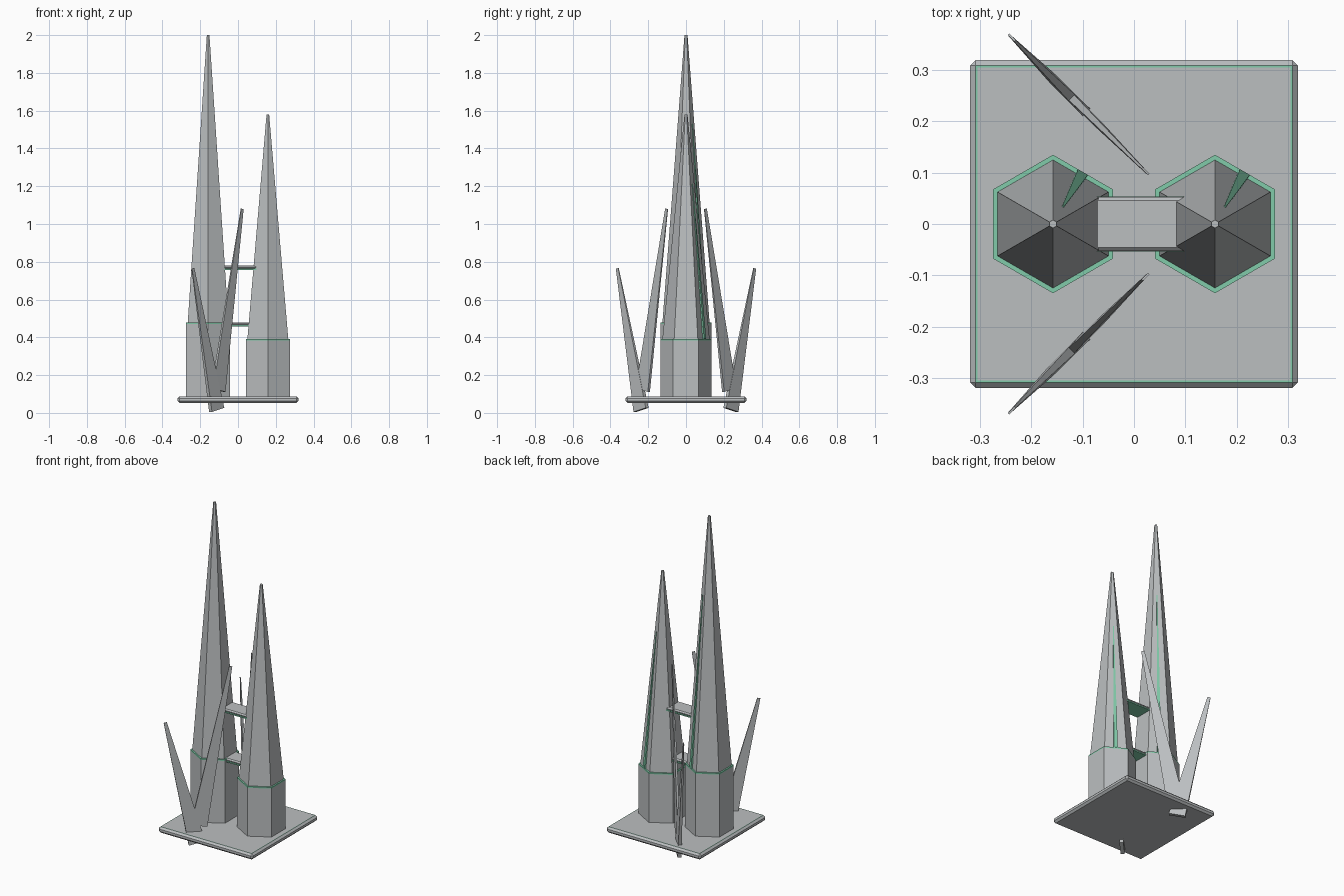
import bpy, bmesh, math
from mathutils import Vector

if "Cube" in bpy.data.objects:
    bpy.data.objects.remove(bpy.data.objects["Cube"])


def material(name, rgb):
    m = bpy.data.materials.new(name)
    m.diffuse_color = (*rgb, 1)
    m.use_nodes = True
    m.node_tree.nodes["Principled BSDF"].inputs["Base Color"].default_value = m.diffuse_color
    return m


GREY = material("stone grey", (0.50, 0.52, 0.53))
GREEN = material("trim green", (0.22, 0.60, 0.40))


def finish(name, bm, *mats):
    bmesh.ops.recalc_face_normals(bm, faces=bm.faces[:])
    me = bpy.data.meshes.new(name)
    bm.to_mesh(me)
    bm.free()
    for m in mats:
        me.materials.append(m)
    ob = bpy.data.objects.new(name, me)
    bpy.context.collection.objects.link(ob)
    return ob


def loft(name, rings, mat):
    """Closed solid through rings of equal point count."""
    bm = bmesh.new()
    vs = [[bm.verts.new(p) for p in r] for r in rings]
    n = len(vs[0])
    for a, b in zip(vs, vs[1:]):
        for i in range(n):
            bm.faces.new((a[i], a[(i + 1) % n], b[(i + 1) % n], b[i]))
    bm.faces.new(vs[0])
    bm.faces.new(vs[-1])
    return finish(name, bm, mat)


def hexagon(x, r, z):
    return [(x + r * math.sin(i * math.pi / 3), r * math.cos(i * math.pi / 3), z)
            for i in range(6)]


def blade(name, p0, p1, normal, w0, w1, t0, t1, mat):
    """Tapered flat bar from p0 to p1, thin along normal."""
    axis = (p1 - p0).normalized()
    n = (normal - axis * normal.dot(axis)).normalized()
    side = axis.cross(n)

    def ring(p, w, t):
        return [p + side * a * w / 2 + n * b * t / 2
                for a, b in ((-1, -1), (1, -1), (1, 1), (-1, 1))]
    return loft(name, [ring(p0, w0, t0), ring(p1, w1, t1)], mat)


def slab(name, size, z0, z1, bevel, mat, rim=0):
    """Chamfered box; rim insets a green border in the top face."""
    bm = bmesh.new()
    bmesh.ops.create_cube(bm, size=1)
    for v in bm.verts:
        v.co = Vector((v.co.x * size[0], v.co.y * size[1],
                       (z0 + z1) / 2 + v.co.z * (z1 - z0)))
    if bevel:
        bmesh.ops.bevel(bm, geom=bm.edges[:], offset=bevel, segments=1,
                        profile=0.5, affect='EDGES')
    if rim:
        top = max(bm.faces, key=lambda f: f.calc_center_median().z)
        for f in bmesh.ops.inset_region(bm, faces=[top], thickness=rim)["faces"]:
            f.material_index = 1
    return finish(name, bm, mat, GREEN)


# base plate with green border
slab("base_plate", (0.64, 0.64), 0.052, 0.088, 0.011, GREY, rim=0.005)

# two hexagonal towers: shaft, trim ring, spire and glowing rib
for side, x, z, top in (("left", -0.158, 0.478, 2.0), ("right", 0.158, 0.392, 1.58)):
    loft(side + "_shaft", [hexagon(x, 0.135, 0.08), hexagon(x, 0.135, z - 0.008)], GREY)
    loft(side + "_trim_ring", [hexagon(x, 0.135, z - 0.008), hexagon(x, 0.135, z)], GREEN)
    loft(side + "_spire", [hexagon(x, 0.125, z - 0.002), hexagon(x, 0.008, top)], GREY)
    out = Vector((0.5, math.sqrt(3) / 2, 0))
    base = Vector((x, 0, 0))
    f = 0.69
    blade(side + "_rib", base + out * 0.108 + Vector((0, 0, z)),
          base + out * (0.108 - 0.101 * f) + Vector((0, 0, z + (top - z) * f)),
          out, 0.022, 0.004, 0.018, 0.005, GREEN)

# two bridges with green undersides
for name, z in (("lower", 0.457), ("upper", 0.757)):
    slab(name + "_bridge", (0.24, 0.105), z + 0.005, z + 0.022, 0.007, GREY)
    slab(name + "_bridge_underside", (0.24, 0.107), z, z + 0.007, 0, GREEN)

# leaning blade pairs, front and back
for name, s in (("front", 1), ("back", -1)):
    d = Vector((1, s, 0)).normalized()
    n = Vector((1, -s, 0)).normalized()
    o = Vector((-0.11, -0.235 * s, 0))
    for part, u0, z0, u1, z1, t in (("inner", 0.008, 0.12, 0.187, 1.08, 0.016),
                                    ("outer", -0.004, 0.016, -0.182, 0.765, 0.022)):
        blade(f"{name}_{part}_blade", o + d * u0 + Vector((0, 0, z0)),
              o + d * u1 + Vector((0, 0, z1)), n, 0.094, 0.018, t, 0.004, GREY)
